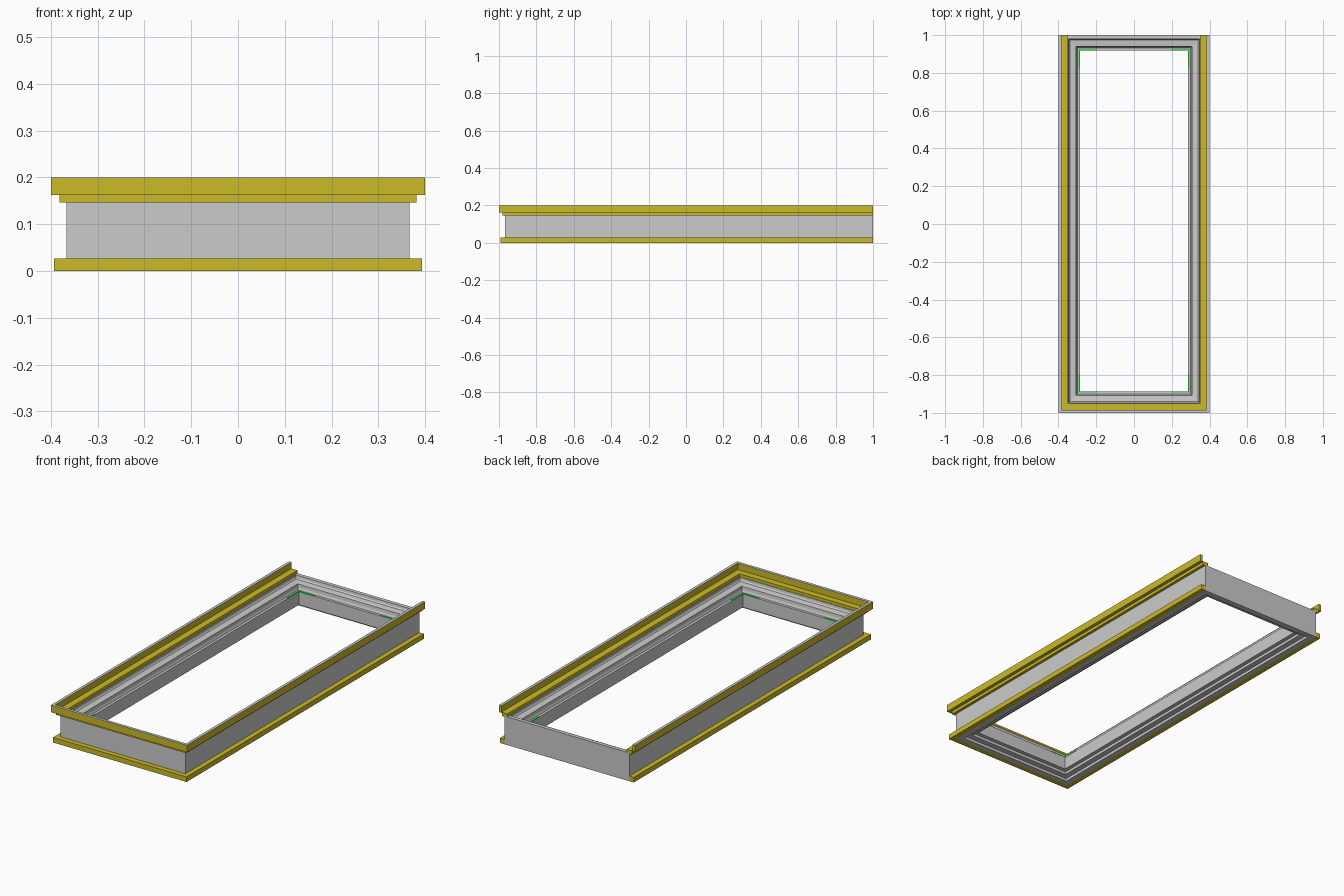
import bpy, bmesh

if "Cube" in bpy.data.objects:
    bpy.data.objects.remove(bpy.data.objects["Cube"])

HX, Y0, Y1 = 0.367, -0.967, 1.0   # outer faces of the grey body


def material(name, colour):
    m = bpy.data.materials.new(name)
    m.diffuse_color = colour
    m.use_nodes = True
    m.node_tree.nodes["Principled BSDF"].inputs["Base Color"].default_value = m.diffuse_color
    return m


def finish(name, bm, mat=None):
    bmesh.ops.recalc_face_normals(bm, faces=bm.faces)
    me = bpy.data.meshes.new(name)
    bm.to_mesh(me)
    bm.free()
    ob = bpy.data.objects.new(name, me)
    bpy.context.collection.objects.link(ob)
    if mat:
        me.materials.append(mat)
    return ob


def sweep(name, profile, closed, mat=None):
    """Sweep (outward offset, z) profile round the body with mitred corners.
    closed: all four sides; otherwise left, front and right only."""
    bm = bmesh.new()
    sections = []
    for sx, back in ((-1, True), (-1, False), (1, False), (1, True)):
        ring = []
        for e, z in profile:
            y = (Y1 + (e if closed else 0)) if back else Y0 - e
            ring.append(bm.verts.new((sx * (HX + e), y, z)))
        sections.append(ring)
    n = len(profile)
    for i in range(4 if closed else 3):
        a, b = sections[i], sections[(i + 1) % 4]
        for j in range(n):
            k = (j + 1) % n
            bm.faces.new((a[j], a[k], b[k], b[j]))
    if not closed:
        bm.faces.new(sections[0])
        bm.faces.new(sections[3])
    return finish(name, bm, mat)


yellow = material("yellow", (0.60, 0.50, 0.02, 1))
green = material("green", (0.05, 0.75, 0.08, 1))

# Grey frame body with stepped inside and underside
sweep("frame_body", [
    (0, 0), (0, 0.15), (-0.020, 0.15), (-0.022, 0.138), (-0.027, 0.132),
    (-0.060, 0.128), (-0.062, 0.112), (-0.067, 0.10), (-0.081, 0.10),
    (-0.081, 0.03), (-0.060, 0.03), (-0.060, 0.015), (-0.030, 0.015),
    (-0.030, 0)], True)

# Upper trim: raised rim and inner ledge on three sides
sweep("upper_trim", [
    (0.033, 0.162), (0.033, 0.1985), (0.018, 0.1985), (0.018, 0.166),
    (-0.017, 0.166), (-0.017, 0.146), (0.015, 0.146), (0.015, 0.162)],
    False, yellow)

# Thin grey cap on the rim
sweep("rim_cap", [(0.033, 0.1985), (0.033, 0.20), (0.018, 0.20),
                  (0.018, 0.1985)], False)

# Lower trim on three sides
sweep("lower_trim", [(0.026, 0), (0.026, 0.027), (-0.001, 0.027),
                     (-0.001, 0)], False, yellow)

# Green corner strips on the inner lip
bm = bmesh.new()


def box(xa, xb, ya, yb, za, zb):
    r = bmesh.ops.create_cube(bm, size=1)["verts"]
    bmesh.ops.scale(bm, vec=(xb - xa, yb - ya, zb - za), verts=r)
    bmesh.ops.translate(bm, verts=r, vec=((xa + xb) / 2, (ya + yb) / 2,
                                          (za + zb) / 2))


inner, length, w = 0.0815, 0.09, 0.007
for sx in (-1, 1):
    for yc, sy in ((Y0 + inner, -1), (Y1 - inner, 1)):
        xc = sx * (HX - inner)
        box(*sorted((xc, xc + sx * w)),
            *sorted((yc + sy * w, yc - sy * length)), 0.096, 0.103)
        box(*sorted((xc + sx * w, xc - sx * length)),
            *sorted((yc, yc + sy * w)), 0.0965, 0.1025)
finish("corner_strips", bm, green)
